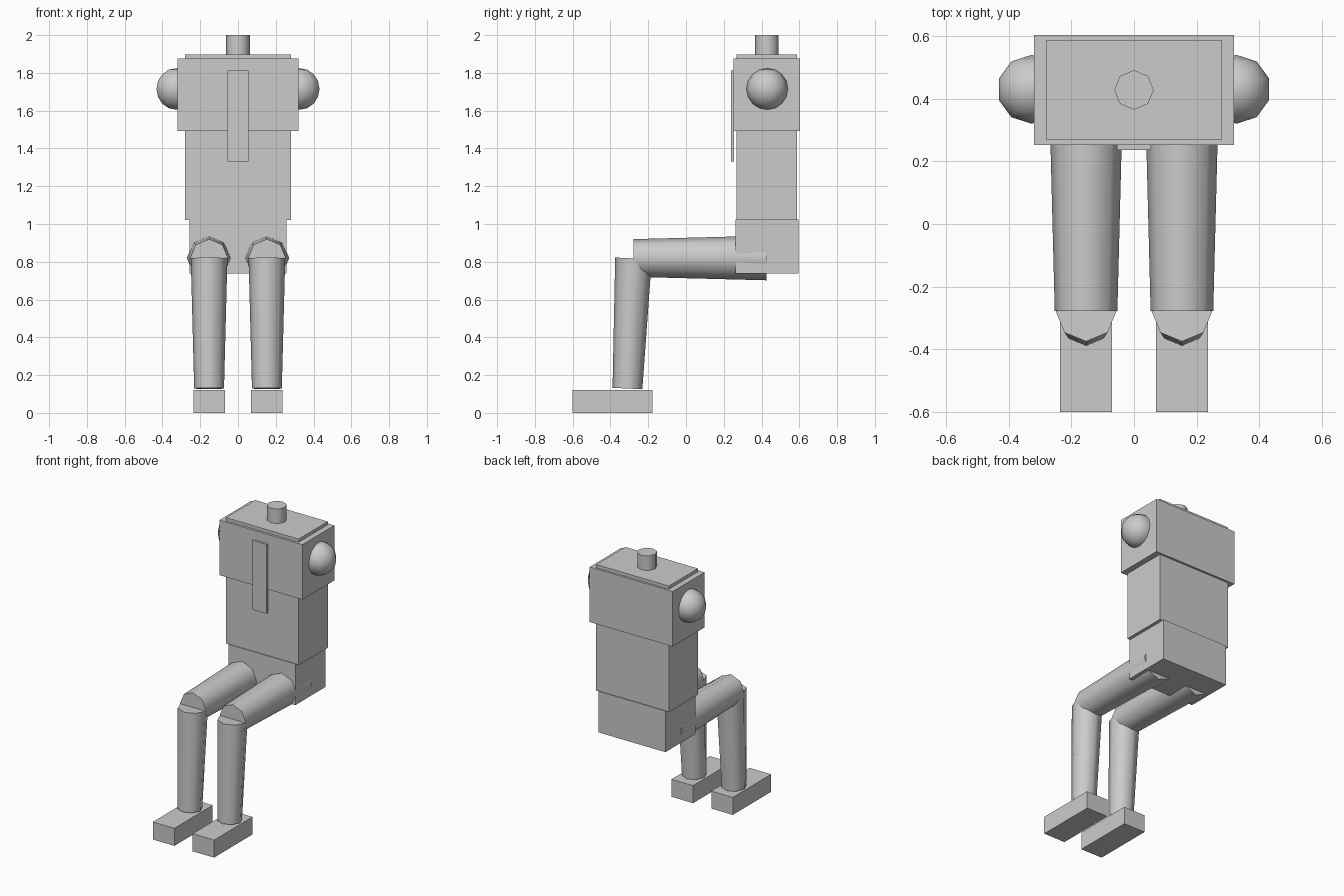
import bpy, bmesh, math
from mathutils import Vector, Matrix

if "Cube" in bpy.data.objects:
    bpy.data.objects.remove(bpy.data.objects["Cube"])

grey = bpy.data.materials.new("plain grey")
grey.diffuse_color = (0.6, 0.6, 0.6, 1)
grey.use_nodes = True
grey.node_tree.nodes["Principled BSDF"].inputs["Base Color"].default_value = grey.diffuse_color


def finish(name, bm, smooth=False):
    mesh = bpy.data.meshes.new(name)
    bmesh.ops.recalc_face_normals(bm, faces=bm.faces)
    bm.to_mesh(mesh)
    bm.free()
    mesh.materials.append(grey)
    if smooth:
        mesh.shade_smooth()
        mesh.set_sharp_from_angle(angle=math.radians(60))
    obj = bpy.data.objects.new(name, mesh)
    bpy.context.scene.collection.objects.link(obj)
    return obj


def box(name, x, y, z):
    """Box from (min, max) pairs."""
    bm = bmesh.new()
    size = [b - a for a, b in (x, y, z)]
    mid = [(a + b) / 2 for a, b in (x, y, z)]
    bmesh.ops.create_cube(bm, size=1, matrix=Matrix.Translation(mid) @ Matrix.Diagonal((*size, 1)))
    return finish(name, bm)


def limb(name, start, end, r1, r2):
    """Eight-sided tapered limb between two points."""
    start, end = Vector(start), Vector(end)
    axis = end - start
    # build a frame that keeps x sideways, so corners point left/right
    zc = axis.normalized()
    xc = Vector((1, 0, 0))
    yc = zc.cross(xc)
    rot = Matrix((xc, yc, zc)).transposed().to_4x4()
    bm = bmesh.new()
    bmesh.ops.create_cone(bm, cap_ends=True, segments=8, radius1=r1, radius2=r2,
                          depth=axis.length,
                          matrix=Matrix.Translation((start + end) / 2) @ rot)
    return finish(name, bm, True)


def ball(name, centre, r):
    bm = bmesh.new()
    # turn so that a corner points outwards along x
    bmesh.ops.create_uvsphere(bm, u_segments=10, v_segments=8, radius=r,
                              matrix=Matrix.Translation(centre))
    return finish(name, bm, True)


# Trunk
box("pelvis", (-0.258, 0.258), (0.262, 0.595), (0.738, 1.024))
box("torso", (-0.28, 0.28), (0.268, 0.588), (1.02, 1.898))
box("chest", (-0.32, 0.32), (0.252, 0.603), (1.493, 1.876))
box("front_strip", (-0.055, 0.055), (0.237, 0.253), (1.33, 1.812))
limb("neck", (0, 0.428, 1.85), (0, 0.428, 2.0), 0.063, 0.063)

# Shoulders and seated legs
for side, s in (("left", 1), ("right", -1)):
    x = 0.153 * s
    ball(side + "_shoulder", (0.327 * s, 0.43, 1.715), 0.11)
    limb(side + "_thigh", (x, 0.425, 0.82), (x, -0.277, 0.82), 0.118, 0.1)
    limb(side + "_shin", (x, -0.278, 0.818), (x, -0.31, 0.129), 0.097, 0.079)
    box(side + "_foot", (x - 0.083, x + 0.083), (-0.6, -0.178), (0, 0.122))
